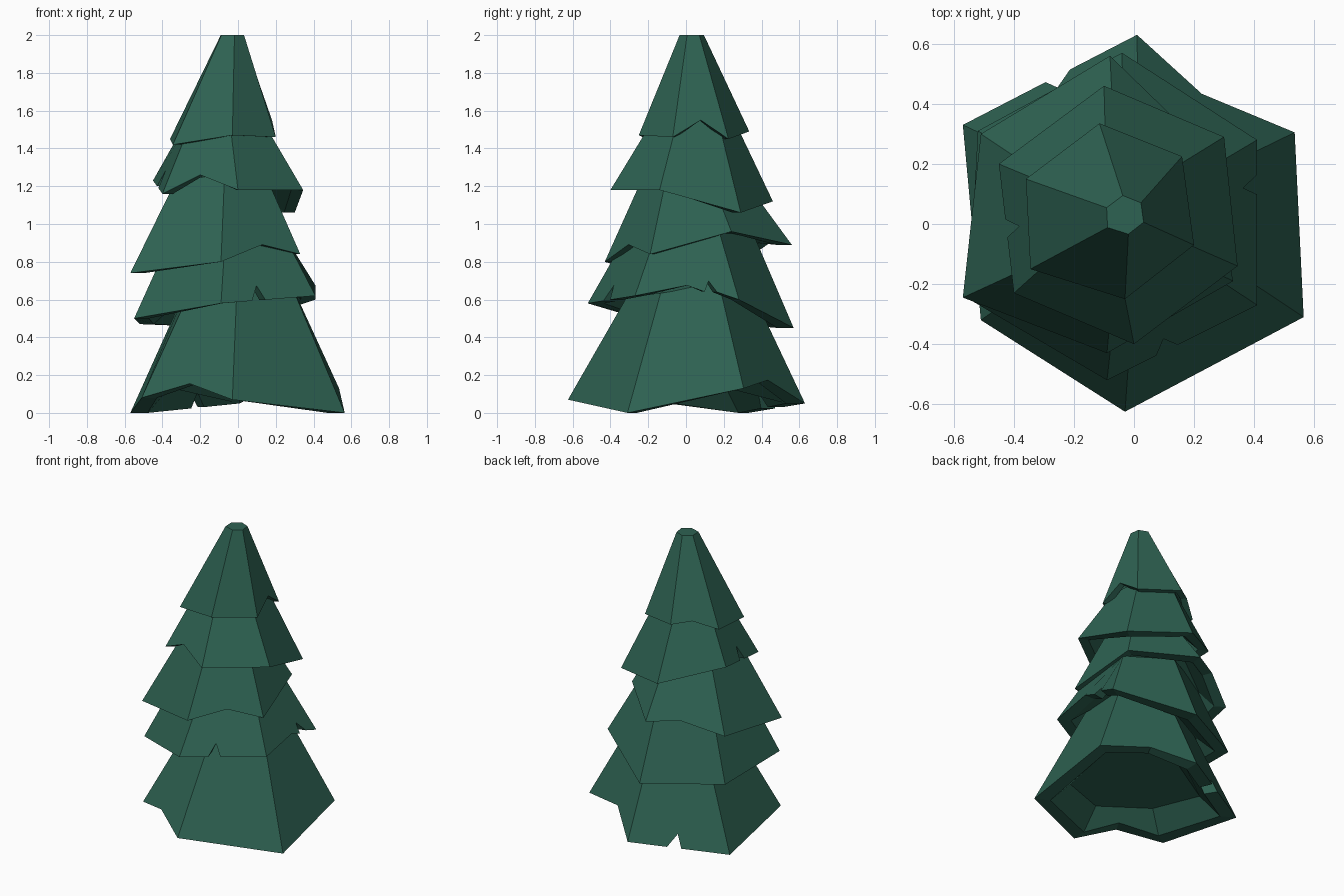
import bpy
import bmesh
from mathutils import Vector

if "Cube" in bpy.data.objects:
    bpy.data.objects.remove(bpy.data.objects["Cube"])

green = bpy.data.materials.new("pine green")
green.diffuse_color = (0.027, 0.122, 0.084, 1)
green.use_nodes = True
green.node_tree.nodes["Principled BSDF"].inputs["Base Color"].default_value = green.diffuse_color


def tier(name, corners, top, ratio, notches):
    """Six-sided skirt of branches, hollow below. Corners run clockwise from the back.
    top = centre of the small upper ring.
    notches = {edge: [(along the edge, share up the slope, straight lift), ...]}."""
    low = [Vector(c) for c in corners]
    mid = sum(low, Vector()) / 6
    top = Vector(top)
    high = [Vector((top.x + (p.x - mid.x) * ratio, top.y + (p.y - mid.y) * ratio, top.z)) for p in low]

    def inward(p, scale, rise):
        return Vector((mid.x + (p.x - mid.x) * scale, mid.y + (p.y - mid.y) * scale,
                       p.z + rise * (top.z - mid.z)))

    bm = bmesh.new()
    cap = [bm.verts.new(p) for p in high]
    ceiling = [bm.verts.new(inward(p, 0.64, 0.2)) for p in low]

    # jagged rim and its thick lip, one list per side
    rim, lip = [], []
    for i in range(6):
        j = (i + 1) % 6
        pts = [low[i]]
        for t, u, lift in notches.get(i, []):
            p = low[i].lerp(low[j], t).lerp(high[i].lerp(high[j], t), u)
            pts.append(p + Vector((0, 0, lift)))
        rim.append([bm.verts.new(p) for p in pts])
        lip.append([bm.verts.new(inward(p, 0.84, 0.0)) for p in pts])

    for i in range(6):
        j = (i + 1) % 6
        outer = rim[i] + [rim[j][0]]
        inner = lip[i] + [lip[j][0]]
        bm.faces.new(outer + [cap[j], cap[i]])
        bm.faces.new(inner + [ceiling[j], ceiling[i]])
        for k in range(len(outer) - 1):
            bm.faces.new((outer[k], outer[k + 1], inner[k + 1], inner[k]))
    bm.faces.new(cap)
    bm.faces.new(ceiling)
    bmesh.ops.recalc_face_normals(bm, faces=bm.faces)

    mesh = bpy.data.meshes.new(name)
    bm.to_mesh(mesh)
    bm.free()
    mesh.materials.append(green)
    bpy.context.collection.objects.link(bpy.data.objects.new(name, mesh))


# tiers from the tip down
tier("branches_tip",
     [(-.115, .335, 1.49), (.16, .225, 1.45), (.2, -.07, 1.46),
      (-.03, -.25, 1.47), (-.345, -.15, 1.42), (-.36, .15, 1.45)],
     (-.03, .03, 2.0), .22,
     {1: [(.5, 0, .095)], 5: [(.55, 0, .04)]})
tier("branches_upper",
     [(-.10, .46, 1.12), (.30, .29, 1.06), (.345, -.14, 1.18),
      (0, -.40, 1.18), (-.4, -.23, 1.16), (-.45, .2, 1.23)],
     (-.07, .04, 1.55), .5,
     {3: [(.5, 0, .09)], 4: [(.43, 0, 0), (.5, .25, 0), (.57, 0, 0)]})
tier("branches_middle",
     [(-.08, .56, .89), (.25, .24, .96), (.33, -.19, .84),
      (-.09, -.43, .80), (-.57, -.245, .74), (-.51, .30, .80)],
     (-.08, .015, 1.3), .47,
     {2: [(.48, 0, .07)], 5: [(.55, 0, .05)]})
tier("branches_lower",
     [(-.04, .57, .45), (.41, .28, .60), (.41, -.27, .62),
      (-.09, -.52, .58), (-.55, -.25, .50), (-.52, .31, .47)],
     (-.05, .02, .95), .61,
     {1: [(.21, 0, .035), (.27, .27, 0), (.33, 0, .035), (.5, 0, .065)],
      2: [(.53, 0, 0), (.6, .22, 0), (.67, 0, 0)]})
tier("branches_bottom",
     [(.01, .63, .05), (.535, .305, .13), (.565, -.31, 0),
      (-.03, -.625, .07), (-.51, -.32, .08), (-.57, .33, 0)],
     (.01, .03, .72), .45,
     {0: [(.46, .2, -.04)], 3: [(.47, 0, .08)],
      5: [(.475, 0, 0), (.51, .12, 0), (.615, 0, 0)]})
